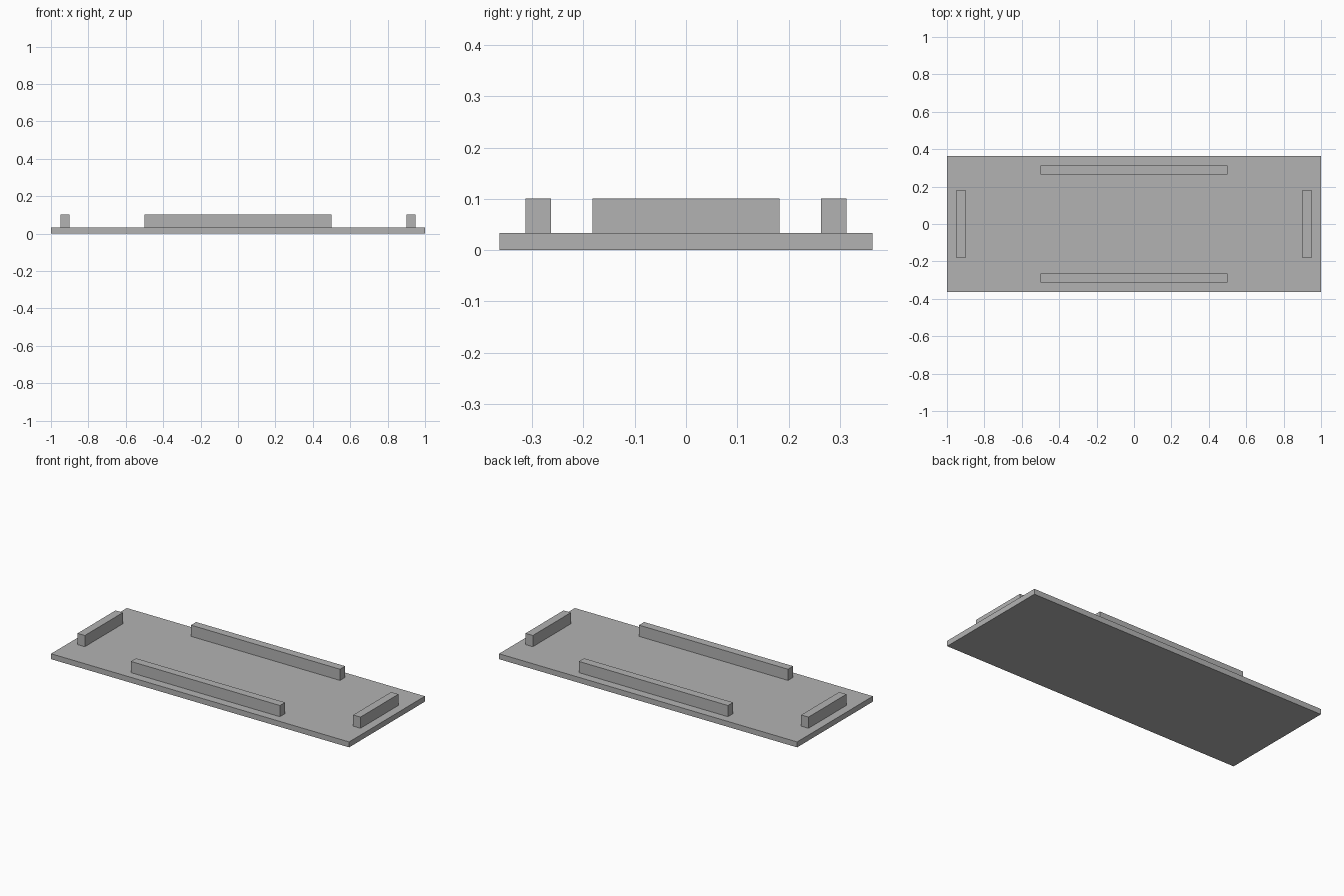
import bpy

cube = bpy.data.objects.get("Cube")
if cube:
    bpy.data.objects.remove(cube, do_unlink=True)

GREY = (0.45, 0.45, 0.45, 1.0)
grey = bpy.data.materials.new("plain_grey")
grey.use_nodes = True
grey.diffuse_color = GREY
grey.node_tree.nodes["Principled BSDF"].inputs["Base Color"].default_value = GREY


def box(name, centre, size):
    """Axis-aligned box with its scale applied to the mesh."""
    bpy.ops.mesh.primitive_cube_add(size=1, location=centre)
    obj = bpy.context.object
    obj.name = name
    for v in obj.data.vertices:
        v.co = [c * s for c, s in zip(v.co, size)]
    obj.data.materials.append(grey)
    return obj


BASE_H = 0.033
RAIL_H = 0.068
RAIL_W = 0.049
rail_z = BASE_H + RAIL_H / 2

# Flat base plate
box("base_plate", (0, 0, BASE_H / 2), (2.0, 0.726, BASE_H))

# Long rails at front and back
for name, side in (("front_rail", -1), ("back_rail", 1)):
    box(name, (0, side * 0.288, rail_z), (1.0, RAIL_W, RAIL_H))

# Short rails at the two ends
for name, side in (("right_end_rail", -1), ("left_end_rail", 1)):
    box(name, (side * 0.925, 0, rail_z), (RAIL_W, 0.364, RAIL_H))
